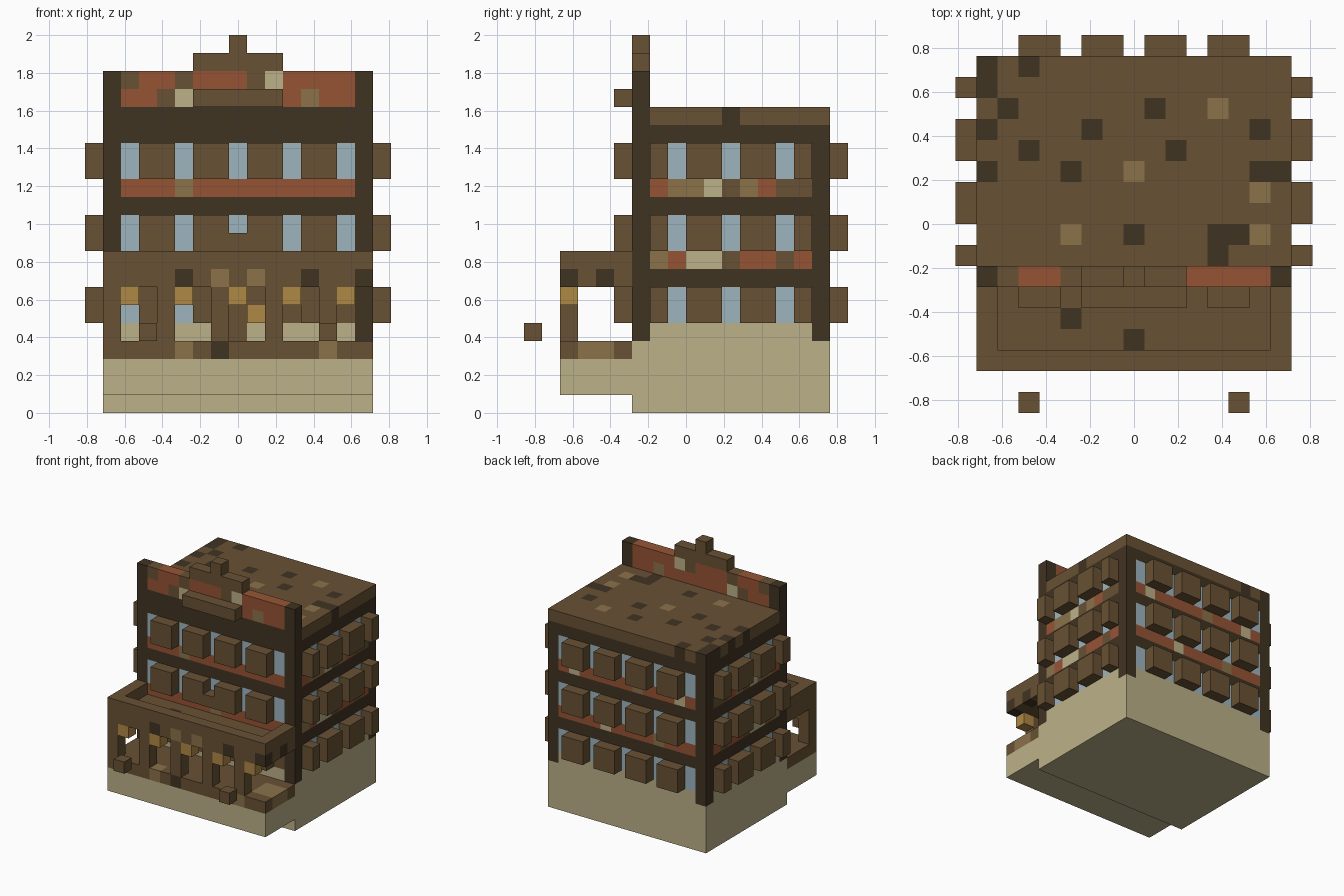
import bpy, bmesh
from math import floor
from mathutils import Matrix, Vector

if "Cube" in bpy.data.objects:
    bpy.data.objects.remove(bpy.data.objects["Cube"], do_unlink=True)

V = 2 / 21  # edge of one block


def linear(c):
    c /= 255
    return c / 12.92 if c <= 0.04045 else ((c + 0.055) / 1.055) ** 2.4


def material(name, *rgb):
    m = bpy.data.materials.new(name)
    m.use_nodes = True
    col = [linear(c) for c in rgb] + [1]
    m.diffuse_color = col
    m.node_tree.nodes["Principled BSDF"].inputs["Base Color"].default_value = col
    return m


# One letter per colour, used in the block patterns below
KEYS = "ndrtkwg"
MATS = [
    material("brown_wood", 104, 81, 52),
    material("dark_wood", 64, 51, 34),
    material("red_brick", 150, 84, 53),
    material("tan_wood", 139, 113, 74),
    material("pale_stone", 187, 177, 136),
    material("window_blue", 157, 181, 190),
    material("lamp_gold", 176, 136, 69),
]


def box(name, lo, hi, colour):
    """Block from cell corner lo to hi; colour is a letter or a rule per cell."""
    bm = bmesh.new()
    bmesh.ops.create_cube(bm, size=1)
    lo, hi = Vector(lo), Vector(hi)
    bm.transform(Matrix.Translation((lo + hi) / 2) @ Matrix.Diagonal((*(hi - lo), 1)))
    if callable(colour):
        for axis in range(3):
            normal = Vector((0, 0, 0))
            normal[axis] = 1
            for c in range(int(lo[axis]) + 1, int(hi[axis])):
                geom = bm.verts[:] + bm.edges[:] + bm.faces[:]
                bmesh.ops.bisect_plane(bm, geom=geom, plane_co=normal * c, plane_no=normal)
    bm.normal_update()
    for f in bm.faces:
        if callable(colour):
            p = f.calc_center_median() - f.normal * 0.5
            key = colour(*(floor(c) for c in p))
        else:
            key = colour
        f.material_index = KEYS.index(key)
    bm.transform(Matrix.Scale(V, 4) @ Matrix.Translation((-8.5, -9, 0)))
    me = bpy.data.meshes.new(name)
    bm.to_mesh(me)
    bm.free()
    for m in MATS:
        me.materials.append(m)
    ob = bpy.data.objects.new(name, me)
    bpy.context.collection.objects.link(ob)
    return ob


# Stone base
box("stone_base", (1, 6, 0), (16, 17, 4), "k")
box("porch_base", (1, 2, 1), (16, 6, 3), "k")

# Walls: corner posts, beams, brick bands and window rows
SIDE_BANDS = {12: "rttkntrnn", 8: "trkknrrnr"}
FRONT_BANDS = {12: "rrrtrrrrrrrrr", 8: "rrrrrrtrrrrrr"}
BACK_BANDS = {12: "rkrrrtrrrrrkr", 8: "rrrtrrrrkrrrr"}


def wall(i, j, k):
    if i in (1, 15) and j in (6, 16):
        return "d"
    if k == 4:
        return "n" if (i, j) == (8, 6) else "k"
    if k in (7, 11, 15):
        return "d"
    if i in (1, 15):
        return SIDE_BANDS[k][j - 7] if k in SIDE_BANDS else "nwn"[(j - 7) % 3]
    if k in FRONT_BANDS:
        return (FRONT_BANDS if j == 6 else BACK_BANDS)[k][i - 2]
    if j == 6 and k < 7 and i > 7:
        return "n"
    return "w" if i % 3 == 2 else "n"


box("walls", (1, 6, 4), (16, 17, 16), wall)

# Speckled flat roof, rows run from back to front
ROOF = [
    "dndnnnnnnnnnnnn",
    "dnnnnnnnnnnnnnn",
    "ndnnnnnndnntnnn",
    "dnnnndnnnnnnndn",
    "nndnnnnnndnnnnn",
    "dnnndnntnnnnndd",
    "nnnnnnnnnnnnntn",
    "nnnnnnnnnnnnnnn",
    "nnnntnndnnnddtn",
    "nnnnnnnnnnndnnn",
]
box("roof", (1, 7, 16), (16, 17, 17), lambda i, j, k: ROOF[16 - j][i - 1])

# Front parapet with crest and hanging board
PARAPET = ["ddddddddddddddd", "drrnkrrrrrrtrrd", "dnrrnrrrnkrrrrd"]
box("front_parapet", (1, 6, 16), (16, 7, 19), lambda i, j, k: PARAPET[k - 16][i - 1])
box("parapet_crest", (6, 6, 19), (11, 7, 20), "n")
box("parapet_finial", (8, 6, 20), (9, 7, 21), "n")
box("front_board", (6, 5, 17), (11, 6, 18), "n")
box("balcony_block", (8, 5, 9), (9, 6, 10), "n")

# Shutters on all four sides of each floor
for k in (5, 9, 13):
    for i in (3, 6, 9, 12):
        rule = (lambda a, b, c: "g" if (a, c) == (9, 5) else "n") if i == 9 else "n"
        box("front_shutter", (i, 5, k), (i + 2, 6, k + 2), rule)
        box("back_shutter", (i, 17, k), (i + 2, 18, k + 2), "n")
    for j, end in ((7, 8), (9, 11), (12, 14), (15, 16)):
        box("right_shutter", (0, j, k), (1, end, k + 2), "n")
        box("left_shutter", (16, j, k), (17, end, k + 2), "n")


# Porch deck and roof
def deck(i, j, k):
    if j == 2:
        return "nnnntndnnnnntnn"[i - 1]
    return "t" if i > 13 and j in (3, 4) else "n"


def canopy(i, j, k):
    if j == 2:
        return "nnnndntntnndnnd"[i - 1]
    return "d" if (i, j) in ((5, 4), (8, 3), (15, 4)) else "n"


box("porch_deck", (1, 2, 3), (16, 6, 4), deck)
box("porch_roof", (1, 2, 7), (16, 6, 8), canopy)
box("porch_front_rail", (1, 2, 8), (16, 3, 9), "n")
for i, side in ((1, "right"), (15, "left")):
    box("porch_" + side + "_rail", (i, 3, 8), (i + 1, 6, 9), "n")

# Porch posts with lamps beside them
for i in range(1, 14, 3):
    box("porch_post", (i, 2, 4), (i + 1, 3, 7), "n")
    box("porch_lamp", (i + 1, 2, 6), (i + 2, 3, 7), "g")

# Detached blocks in front of the porch
for i in (3, 13):
    box("front_block", (i, 0, 4), (i + 1, 1, 5), "n")
